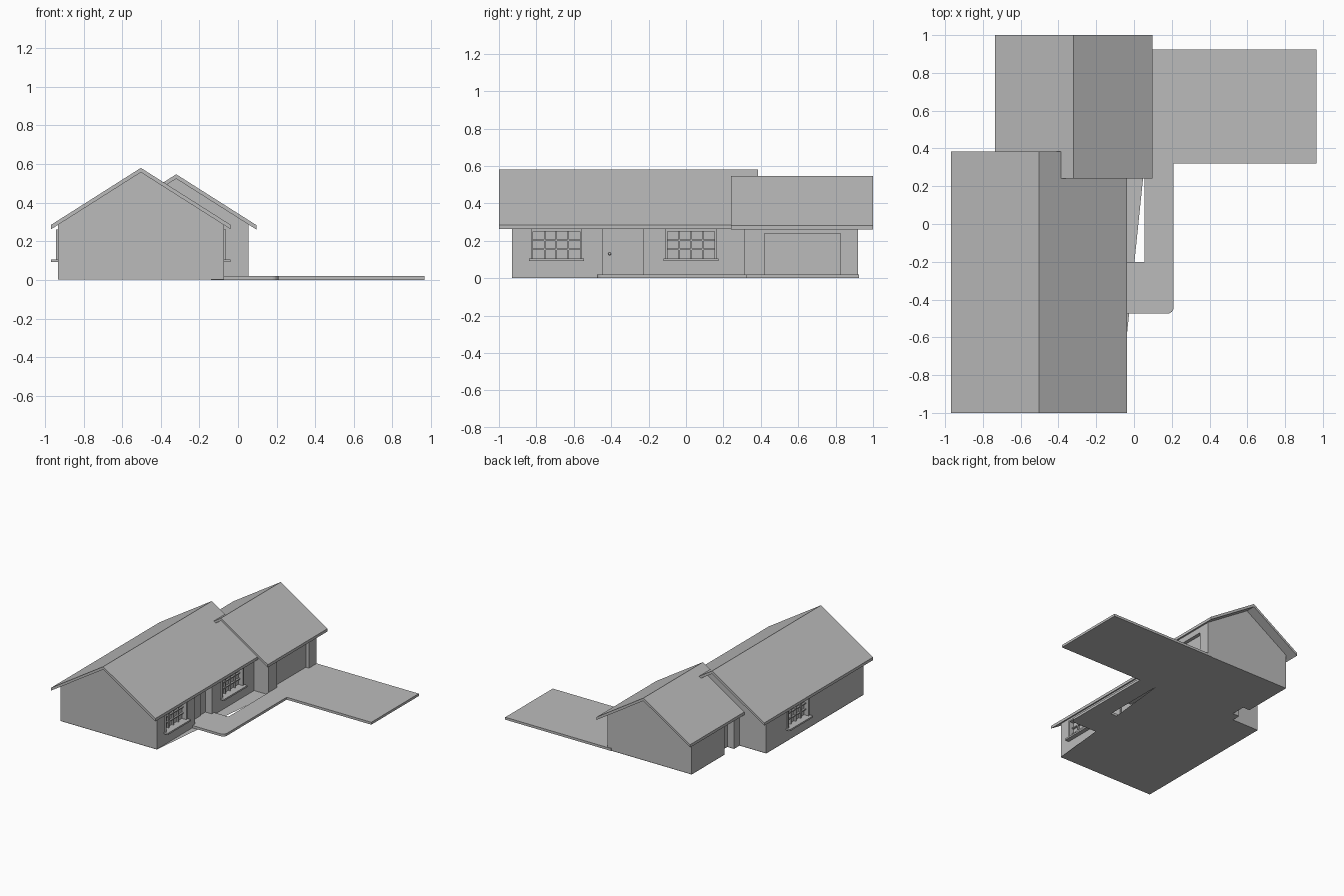
import bpy
import bmesh
import math
from mathutils import Vector

cube = bpy.data.objects.get("Cube")
if cube:
    bpy.data.objects.remove(cube, do_unlink=True)

COLOUR = (0.5, 0.5, 0.5, 1)
grey = bpy.data.materials.new("plain grey")
grey.use_nodes = True
grey.diffuse_color = COLOUR
grey.node_tree.nodes["Principled BSDF"].inputs["Base Color"].default_value = COLOUR

SLOPE = 0.634
THICK = 0.023


def finish(name, bm):
    bmesh.ops.recalc_face_normals(bm, faces=bm.faces)
    mesh = bpy.data.meshes.new(name)
    bm.to_mesh(mesh)
    bm.free()
    mesh.materials.append(grey)
    obj = bpy.data.objects.new(name, mesh)
    bpy.context.collection.objects.link(obj)
    return obj


def prism(name, points, offset):
    """Extrude a planar outline along an offset vector."""
    bm = bmesh.new()
    face = bm.faces.new([bm.verts.new(p) for p in points])
    if offset:
        ext = bmesh.ops.extrude_face_region(bm, geom=[face])
        moved = [v for v in ext["geom"] if isinstance(v, bmesh.types.BMVert)]
        bmesh.ops.translate(bm, verts=moved, vec=Vector(offset))
    return finish(name, bm)


def box(name, xs, ys, zs):
    x0, x1 = sorted(xs)
    outline = [(x0, ys[0], zs[0]), (x1, ys[0], zs[0]), (x1, ys[1], zs[0]), (x0, ys[1], zs[0])]
    return prism(name, outline, (0, 0, zs[1] - zs[0]))


def cut(target, xs, ys, zs):
    """Cut a box-shaped recess out of a wall."""
    cutter = box("cutter", xs, ys, zs)
    cutter.hide_render = True
    mod = target.modifiers.new("recess", "BOOLEAN")
    mod.operation, mod.solver, mod.object = "DIFFERENCE", "EXACT", cutter
    with bpy.context.temp_override(object=target, active_object=target):
        bpy.ops.object.modifier_apply(modifier=mod.name)
    bpy.data.objects.remove(cutter, do_unlink=True)


def wing(name, ridge_x, ridge_z, half_roof, half_wall, wall_y, roof_y):
    """Gabled walls with an overhanging chevron roof."""
    def z_at(dx, drop):
        return ridge_z - dx * SLOPE - drop
    y0, y1 = wall_y
    top = THICK - 0.002
    walls = prism(name + "_walls", [
        (ridge_x - half_wall, y0, 0.002), (ridge_x + half_wall, y0, 0.002),
        (ridge_x + half_wall, y0, z_at(half_wall, top)), (ridge_x, y0, z_at(0, top)),
        (ridge_x - half_wall, y0, z_at(half_wall, top))], (0, y1 - y0, 0))
    section = [(ridge_x + s * half_roof, roof_y[0], z_at(half_roof, 0)) if s else
               (ridge_x, roof_y[0], ridge_z) for s in (-1, 0, 1)]
    section += [(x, y, z - THICK) for x, y, z in reversed(section)]
    prism(name + "_roof", section, (0, roof_y[1] - roof_y[0], 0))
    return walls


def window(name, wall, x, side, yc):
    """Recessed window with trim, glazing bars and a sill."""
    w, z0, z1, t = 0.125, 0.105, 0.25, 0.012
    cut(wall, (x - side * 0.03, x + side * 0.05), (yc - w, yc + w), (z0, z1))
    out = (x - side * 0.02, x + side * 0.01)
    for label, y in (("south", yc - w), ("north", yc + w - t)):
        shift = -t if label == "south" else t
        box(f"{name}_{label}_trim", out, (y + shift, y + shift + t), (z0, z1))
    box(name + "_top_trim", out, (yc - w - t, yc + w + t), (z1, z1 + t))
    box(name + "_sill", (x - side * 0.02, x + side * 0.035),
        (yc - w - 0.022, yc + w + 0.022), (z0 - 0.013, z0))
    bars = (x - side * 0.029, x - side * 0.014)
    for i in range(1, 4):
        y = yc - w + i * w / 2
        box(f"{name}_upright_bar_{i}", bars, (y - 0.004, y + 0.004), (z0, z1))
    for i in range(1, 3):
        z = z0 + i * (z1 - z0) / 3
        box(f"{name}_cross_bar_{i}", bars, (yc - w, yc + w), (z - 0.004, z + 0.004))


# Two gabled wings
house = wing("house", -0.503, 0.58, 0.465, 0.43, (-0.93, 0.31), (-1, 0.385))
garage = wing("garage", -0.32, 0.547, 0.417, 0.375, (0.31, 0.92), (0.24, 1))

# Porch, garage door and side door recesses
cut(house, (-0.13, 0), (-0.445, -0.23), (-0.05, 0.265))
cut(garage, (0.027, 0.2), (0.42, 0.825), (-0.05, 0.24))
cut(garage, (-0.8, -0.635), (0.38, 0.5), (-0.05, 0.24))

# Windows on both long sides
window("front_window", house, -0.073, 1, -0.693)
window("middle_window", house, -0.073, 1, 0.027)
window("rear_window", house, -0.933, -1, -0.09)

# Front door with frame and knob
box("front_door", (-0.135, -0.122), (-0.43, -0.305), (0.02, 0.25))
bm = bmesh.new()
bmesh.ops.create_uvsphere(bm, u_segments=12, v_segments=8, radius=0.008)
bmesh.ops.translate(bm, verts=bm.verts, vec=(-0.112, -0.408, 0.13))
knob = finish("door_knob", bm)
for poly in knob.data.polygons:
    poly.use_smooth = True
box("knob_plate", (-0.125, -0.119), (-0.415, -0.401), (0.112, 0.142))

# Flat floor sheet beneath both wings
prism("floor", [(x, y, 0) for x, y in (
    (-0.933, -0.93), (-0.073, -0.93), (0.055, 0.31), (0.055, 0.92), (-0.695, 0.92),
    (-0.695, 0.5), (-0.635, 0.5), (-0.635, 0.38), (-0.695, 0.38),
    (-0.695, 0.31), (-0.933, 0.31))], None)

# Driveway and front path in one slab, with a rounded path corner
R = 0.035
corner = [(0.21 - R + R * math.sin(a), -0.475 + R - R * math.cos(a))
          for a in (math.pi / 2 * i / 6 for i in range(7))]
outline = [(-0.14, -0.475)] + corner + [
    (0.21, 0.32), (0.965, 0.32), (0.965, 0.925), (0.02, 0.925),
    (0.02, 0.315), (0.055, 0.315), (0.055, -0.2), (-0.14, -0.2)]
prism("driveway_and_path", [(x, y, 0.0005) for x, y in outline], (0, 0, 0.0195))
